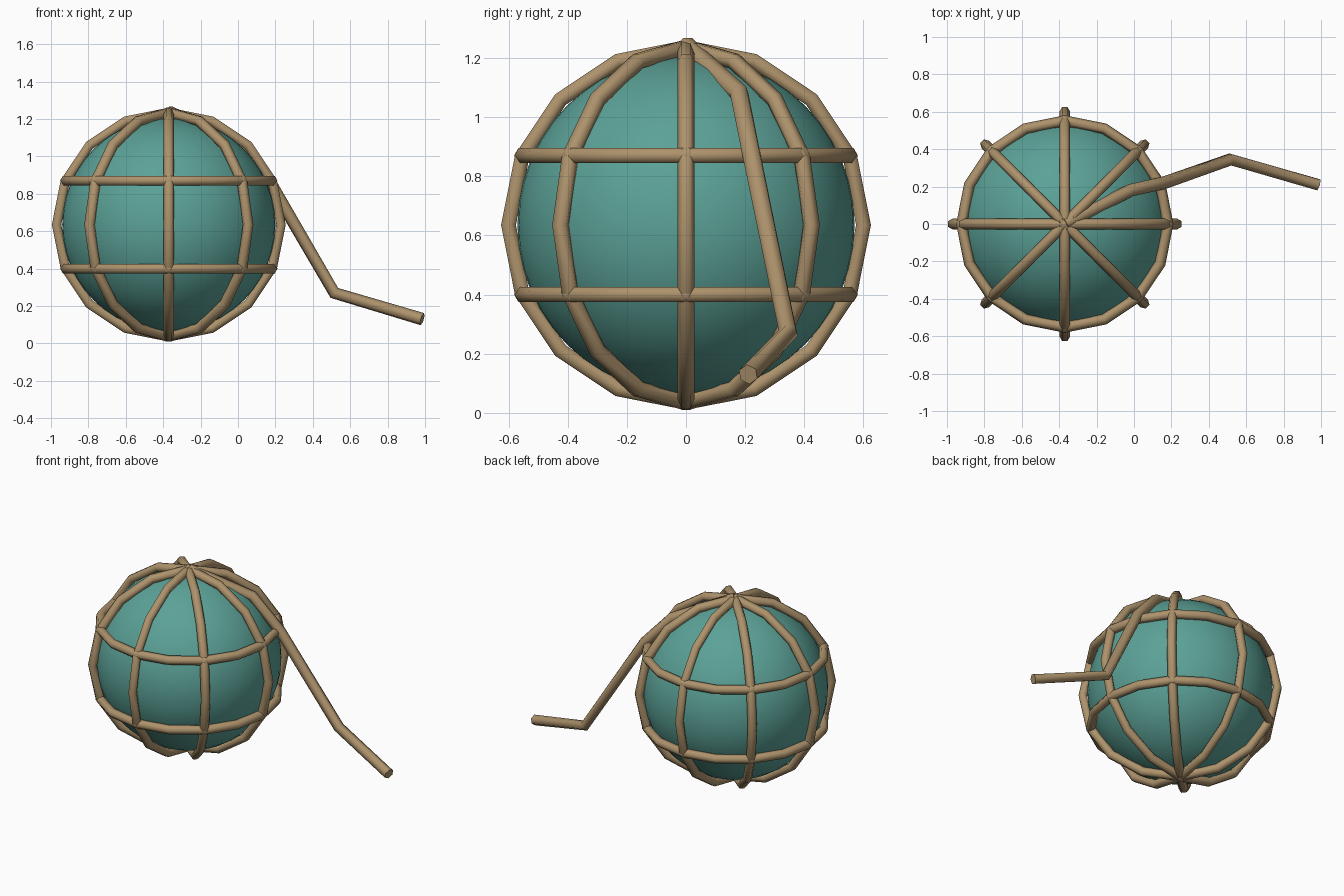
import bpy
from math import sin, cos, pi, sqrt
from mathutils import Vector

if "Cube" in bpy.data.objects:
    bpy.data.objects.remove(bpy.data.objects["Cube"], do_unlink=True)

CENTRE = Vector((-0.37, 0, 0.635))
NET_R = 0.6       # radius of the rope centre lines
ROPE_R = 0.029
SIDES = 16        # straight pieces in each rope loop


def material(name, colour):
    mat = bpy.data.materials.new(name)
    mat.use_nodes = True
    mat.diffuse_color = colour
    mat.node_tree.nodes["Principled BSDF"].inputs["Base Color"].default_value = colour
    return mat


GLASS = material("teal glass", (0.105, 0.36, 0.31, 1))
ROPE = material("tan rope", (0.42, 0.29, 0.15, 1))


def rope(name, points, radius=ROPE_R, closed=True):
    """Six-sided rope along straight pieces."""
    curve = bpy.data.curves.new(name, "CURVE")
    curve.dimensions = "3D"
    curve.bevel_depth = radius
    curve.bevel_resolution = 1
    curve.use_fill_caps = True
    spline = curve.splines.new("POLY")
    spline.points.add(len(points) - 1)
    for point, co in zip(spline.points, points):
        point.co = (*co, 1)
    spline.use_cyclic_u = closed
    spline.use_smooth = True
    curve.materials.append(ROPE)
    obj = bpy.data.objects.new(name, curve)
    bpy.context.collection.objects.link(obj)
    return obj


# Glass ball
bpy.ops.mesh.primitive_uv_sphere_add(segments=48, ring_count=24, radius=0.57, location=CENTRE)
ball = bpy.context.object
ball.name = "glass_ball"
ball.data.materials.append(GLASS)
bpy.ops.object.shade_smooth()

angles = [2 * pi * i / SIDES for i in range(SIDES)]

# Upright net loops through both poles
for k in range(4):
    turn = k * pi / 4
    outward = Vector((cos(turn), sin(turn), 0))
    rope(f"upright_loop_{k + 1}",
         [CENTRE + NET_R * (outward * cos(a) + Vector((0, 0, sin(a)))) for a in angles])

# Level net loops above and below the middle
for name, height in (("upper_loop", 0.235), ("lower_loop", -0.235)):
    r = sqrt(NET_R ** 2 - height ** 2)
    rope(name, [CENTRE + Vector((r * cos(a), r * sin(a), height)) for a in angles])

# Loose rope hanging off the top
rope("loose_rope",
     [(-0.37, 0, 1.24), (-0.02, 0.18, 1.08), (0.16, 0.22, 0.88),
      (0.515, 0.345, 0.27), (0.985, 0.21, 0.13)],
     radius=0.034, closed=False)
